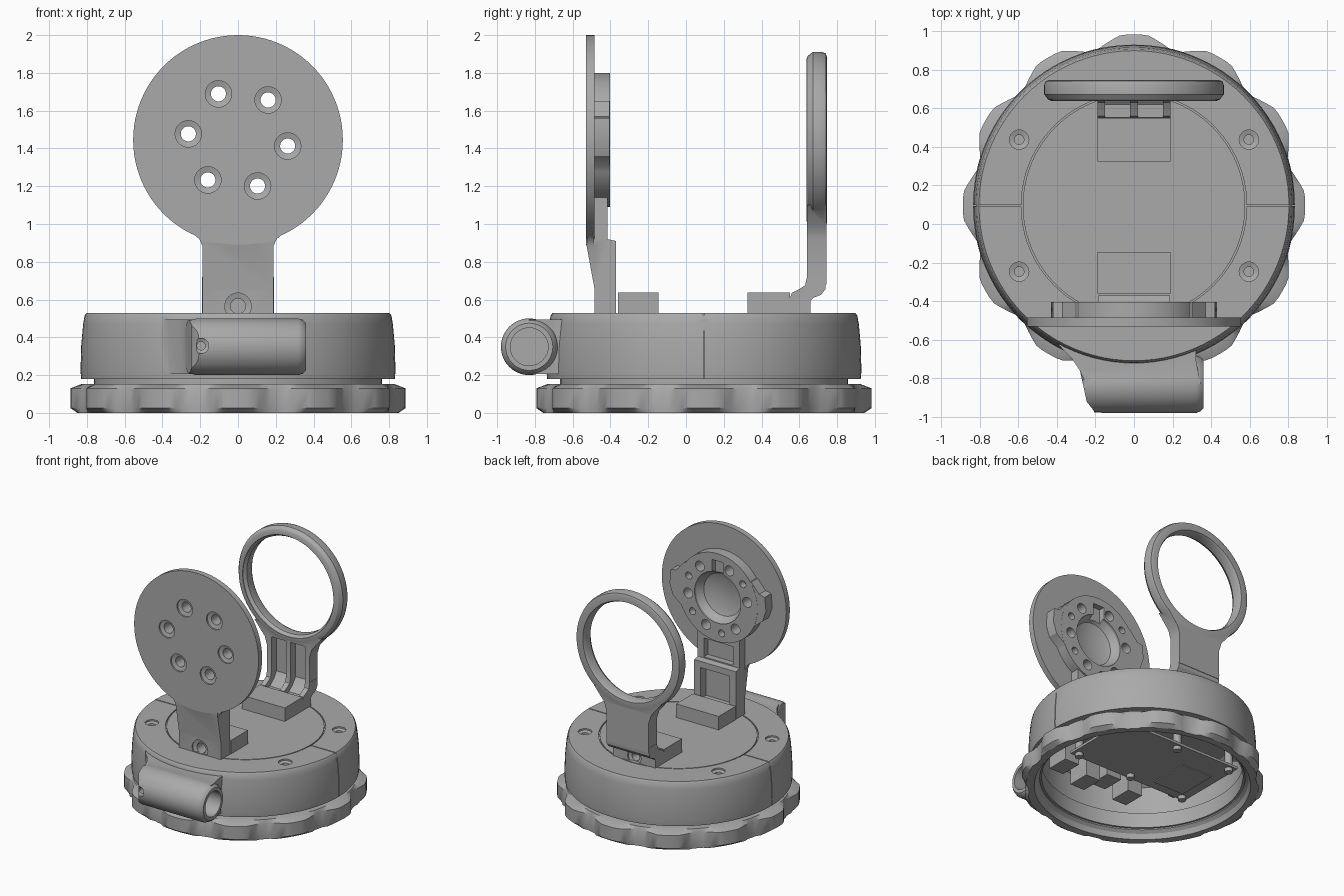
import bpy, bmesh, math

if "Cube" in bpy.data.objects:
    bpy.data.objects.remove(bpy.data.objects["Cube"], do_unlink=True)

GREY = (0.4, 0.4, 0.4, 1)
mat = bpy.data.materials.new("plain grey")
mat.use_nodes = True
mat.diffuse_color = GREY
mat.node_tree.nodes["Principled BSDF"].inputs["Base Color"].default_value = GREY

CY = 0.095    # centre of the round base
HUB = 1.445   # height of disc and ring centres
MAP = {"x": lambda u, v, t: (t, u, v), "y": lambda u, v, t: (u, t, v), "z": lambda u, v, t: (u, v, t)}


def skin(name, loops, closed=False):
    """Bridge equal-length loops; cap the ends unless the strip closes on itself."""
    bm = bmesh.new()
    rings = [[bm.verts.new(p) for p in loop] for loop in loops]
    n = len(rings[0])
    for a, b in zip(rings, rings[1:] + (rings[:1] if closed else [])):
        for i in range(n):
            bm.faces.new((a[i], a[(i + 1) % n], b[(i + 1) % n], b[i]))
    if not closed:
        bm.faces.new(rings[0])
        bm.faces.new(rings[-1])
    bmesh.ops.recalc_face_normals(bm, faces=bm.faces)
    me = bpy.data.meshes.new(name)
    bm.to_mesh(me)
    bm.free()
    me.materials.append(mat)
    ob = bpy.data.objects.new(name, me)
    bpy.context.collection.objects.link(ob)
    return ob


def lathe(name, profile, axis="z", centre=(0, CY), seg=96, closed=False):
    """Turn (radius, position) pairs about an axis."""
    angles = [2 * math.pi * i / seg for i in range(seg)]
    return skin(name, [[MAP[axis](centre[0] + r * math.cos(a), centre[1] + r * math.sin(a), t)
                        for a in angles] for r, t in profile], closed)


def cyl(name, r, a, b, axis, centre, seg=32):
    return lathe(name, [(r, a), (r, b)], axis, centre, seg)


def prism(name, pts, axis, a, b):
    return skin(name, [[MAP[axis](u, v, t) for u, v in pts] for t in (a, b)])


def box(name, x0, x1, y0, y1, z0, z1):
    return prism(name, [(x0, y0), (x1, y0), (x1, y1), (x0, y1)], "z", z0, z1)


def combine(ob, others, operation):
    """Apply booleans and drop the helper solids."""
    for other in others:
        mod = ob.modifiers.new("bool", "BOOLEAN")
        mod.operation, mod.solver, mod.object = operation, "EXACT", other
        bpy.context.view_layer.objects.active = ob
        bpy.ops.object.modifier_apply(modifier=mod.name)
        bpy.data.objects.remove(other, do_unlink=True)


def screw_hole(axis, centre, face, inward, depth, r=0.04, head=0.07):
    """Countersunk hole as a single turned cutter."""
    prof = [(head, -0.03), (head, 0.012), (r, 0.02), (r, depth)]
    return lathe("cut", [(q, face + inward * t) for q, t in prof], axis, centre, 32)


# Lobed grip ring: chamfered disc with scallops between the lobes
def grip_loop(cap, z):
    pts = []
    for i in range(144):
        off = abs((i * 2.5 + 15) % 30 - 15)
        t = min(1, max(0, (off - 4.5) / 8))
        r = min(cap, 0.887 - 0.052 * t)
        a = math.radians(i * 2.5)
        pts.append((r * math.cos(a), CY + r * math.sin(a), z))
    return pts


skin("grip_ring", [grip_loop(0.79, 0), grip_loop(0.85, 0), grip_loop(1, 0.025), grip_loop(1, 0.13),
                   grip_loop(0.825, 0.154), grip_loop(0.75, 0.154), grip_loop(0.75, 0.06),
                   grip_loop(0.775, 0.04)], closed=True)
lathe("neck_ring", [(0.735, 0.07), (0.762, 0.07), (0.762, 0.19), (0.735, 0.19)], closed=True)

# Round housing with the tubular pod on its front
housing = lathe("housing", [(0.83, 0.18), (0.834, 0.22), (0.83, 0.36), (0.82, 0.47), (0.812, 0.515), (0.803, 0.528)])
pod_axis = (-0.83, 0.35)
pod = lathe("pod", [(0.11, -0.28), (0.138, -0.265), (0.15, -0.22), (0.15, 0.32), (0.14, 0.345), (0.125, 0.36)],
            "x", pod_axis, 48)
taper = prism("cut", [(-0.4, -1.05), (-0.18, -1.05), (-0.21, -0.965), (-0.245, -0.92), (-0.26, -0.85),
                      (-0.28, -0.76), (-0.4, -0.76)], "z", 0.1, 0.6)
combine(pod, [taper], "DIFFERENCE")
saddle = prism("saddle", [(-0.45, -0.55), (-0.37, -0.65), (-0.32, -0.7), (-0.28, -0.76), (-0.25, -0.83),
                          (0.345, -0.83), (0.32, -0.7), (0.32, -0.55)], "z", 0.205, 0.495)
combine(housing, [saddle, pod], "UNION")
cuts = [lathe("cut", [(0.76, 0.1), (0.76, 0.42), (0.7, 0.46)]),
        cyl("cut", 0.1, -0.15, 0.4, "x", pod_axis),
        screw_hole("y", (-0.195, 0.355), -0.97, 1, 0.1, 0.022, 0.04),
        lathe("cut", [(0.576, 0.518), (0.584, 0.518), (0.584, 0.55), (0.576, 0.55)], closed=True)]
for s in (-1, 1):
    xs = sorted((s * 0.58, s * 0.9))
    cuts.append(box("cut", *xs, CY - 0.004, CY + 0.004, 0.519, 0.56))
    xs = sorted((s * 0.815, s * 0.9))
    cuts.append(box("cut", *xs, CY - 0.003, CY + 0.003, 0.17, 0.54))
    for y in (-0.247, 0.437):
        cuts.append(screw_hole("z", (s * 0.595, y), 0.528, -1, 0.05, 0.025, 0.05))
combine(housing, cuts, "DIFFERENCE")

# Mounting blocks behind each bracket foot
for name, y0, y1 in (("front_block", -0.36, -0.145), ("rear_block", 0.325, 0.55)):
    box(name, -0.19, 0.19, y0, y1, 0.5, 0.637)

# Front bracket: disc, stem, rear boss with ears
bracket = cyl("front_disc_bracket", 0.555, -0.53, -0.485, "y", (0, HUB), 96)
stem = prism("stem", [(-0.485, 0.51), (-0.37, 0.51), (-0.37, 0.91), (-0.415, 0.92), (-0.415, 1.14),
                      (-0.529, 1.14), (-0.529, 0.9), (-0.485, 0.66)], "x", -0.187, 0.187)
fillets = prism("fillets", [(-0.186, 0.88), (0.186, 0.88), (0.205, 0.92), (0.25, 0.96), (-0.25, 0.96),
                            (-0.205, 0.92)], "y", -0.524, -0.486)
boss = cyl("boss", 0.355, -0.5, -0.403, "y", (0, HUB), 64)
ears = prism("ears", [(-0.43, 1.45), (-0.4, 1.36), (-0.3, 1.28), (0.3, 1.28), (0.4, 1.36), (0.43, 1.45),
                      (0.42, 1.56), (0.37, 1.57), (0.3, 1.65), (-0.3, 1.65), (-0.37, 1.57), (-0.42, 1.56)],
             "y", -0.5, -0.404)
combine(bracket, [stem, fillets, boss, ears], "UNION")
cuts = [lathe("cut", [(0.1, -0.495), (0.17, -0.47), (0.205, -0.42), (0.21, -0.3)], "y", (0, HUB), 48),
        box("cut", -0.13, 0.13, -0.44, -0.3, 0.61, 0.86),
        box("cut", -0.13, 0.13, -0.465, -0.3, 0.93, 1.08),
        box("cut", -0.05, 0.05, -0.45, -0.3, 1.58, 1.74),
        screw_hole("y", (0, 0.565), -0.487, 1, 0.2)]
for k in range(6):
    a = math.radians(113 - 60 * k)
    cuts.append(screw_hole("y", (0.265 * math.cos(a), HUB + 0.265 * math.sin(a)), -0.53, 1, 0.2))
for deg in (143, 23, -37, -97):
    a = math.radians(deg)
    cuts.append(cyl("cut", 0.028, -0.46, -0.35, "y", (0.28 * math.cos(a), HUB + 0.28 * math.sin(a)), 20))
combine(bracket, cuts, "DIFFERENCE")

# Rear bracket: open ring, flared stem and stepped foot
rear = lathe("rear_ring_bracket", [(0.3, 0.637), (0.425, 0.637), (0.445, 0.645), (0.465, 0.672), (0.465, 0.72),
                                   (0.458, 0.74), (0.44, 0.746), (0.3, 0.746)], "y", (0, HUB), 96)
flare = prism("flare", [(-0.188, 0.68), (0.188, 0.68), (0.188, 0.92), (0.21, 0.99), (0.3, 1.1), (-0.3, 1.1),
                        (-0.21, 0.99), (-0.188, 0.92)], "y", 0.64, 0.744)
foot = prism("foot", [(0.548, 0.51), (0.66, 0.51), (0.66, 0.595), (0.675, 0.61), (0.715, 0.625), (0.738, 0.655),
                      (0.743, 0.72), (0.641, 0.72), (0.63, 0.675), (0.6, 0.655), (0.56, 0.635), (0.548, 0.6)],
             "x", -0.19, 0.19)
combine(rear, [flare, foot], "UNION")
cuts = [lathe("cut", [(0.405, 0.6), (0.405, 0.642), (0.387, 0.665), (0.387, 0.725), (0.4, 0.75), (0.4, 0.8)],
              "y", (0, HUB), 96),
        screw_hole("y", (0, 0.565), 0.66, -1, 0.1, 0.035, 0.06)]
for s in (-1, 1):
    xs = sorted((s * 0.02, s * 0.15))
    cuts.append(prism("cut", [(0.5, 0.61), (0.62, 0.61), (0.67, 0.65), (0.705, 0.7), (0.705, 1.0), (0.5, 1.0)], "x", *xs))
combine(rear, cuts, "DIFFERENCE")

# Circuit board, posts and connectors inside the housing
box("circuit_board", -0.6, 0.48, -0.15, 0.46, 0.2, 0.22)
box("board_chip", -0.52, -0.25, -0.07, 0.26, 0.192, 0.205)
for x in (-0.55, -0.06, 0.43):
    for y in (-0.11, 0.42):
        cyl("board_post", 0.03, 0.17, 0.47, "z", (x, y), 20)
for s in (-1, 1):
    for y in (-0.247, 0.437):
        cyl("screw_post", 0.05, 0.3, 0.48, "z", (s * 0.595, y), 24)
for i, h in enumerate((0.24, 0.3, 0.22, 0.28)):
    x = -0.36 + i * 0.2
    box("connector", x, x + 0.13, -0.52, -0.34, h, 0.48)

# Smooth round faces, keep the edges crisp
for ob in bpy.data.objects:
    if ob.type == "MESH" and mat.name in ob.data.materials:
        bpy.ops.object.select_all(action="DESELECT")
        ob.select_set(True)
        bpy.context.view_layer.objects.active = ob
        bpy.ops.object.shade_smooth_by_angle(angle=math.radians(30))
